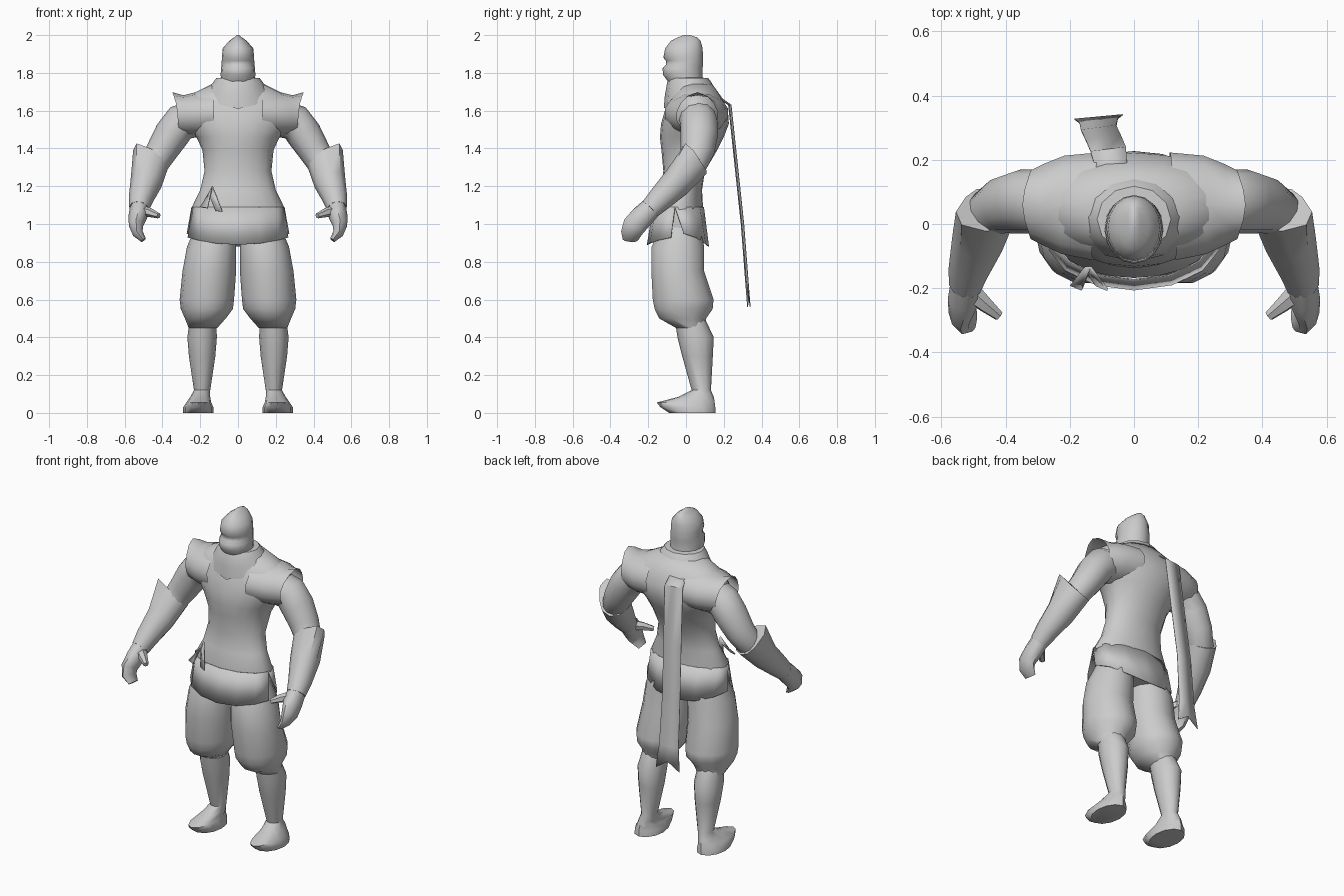
import bpy, bmesh, math
from mathutils import Vector

if bpy.data.objects.get("Cube"):
    bpy.data.objects.remove(bpy.data.objects["Cube"])

grey = bpy.data.materials.new("plain_grey")
grey.use_nodes = True
grey.diffuse_color = (0.6, 0.6, 0.6, 1)
grey.node_tree.nodes["Principled BSDF"].inputs["Base Color"].default_value = grey.diffuse_color


def finish(name, rings, closed=True, caps=True, thickness=0, angle=45):
    """Skin a list of point rings into a shaded object."""
    bm = bmesh.new()
    grid = [[bm.verts.new(point) for point in ring] for ring in rings]
    count = len(grid[0])
    for low, high in zip(grid, grid[1:]):
        for i in range(count if closed else count - 1):
            j = (i + 1) % count
            bm.faces.new((low[i], low[j], high[j], high[i]))
    if closed and caps:
        bm.faces.new(grid[0])
        bm.faces.new(grid[-1])
    bmesh.ops.recalc_face_normals(bm, faces=bm.faces)
    mesh = bpy.data.meshes.new(name)
    bm.to_mesh(mesh)
    bm.free()
    obj = bpy.data.objects.new(name, mesh)
    bpy.context.collection.objects.link(obj)
    mesh.materials.append(grey)
    if thickness:
        solid = obj.modifiers.new("thickness", 'SOLIDIFY')
        solid.thickness = thickness
        solid.offset = 0
    bpy.ops.object.select_all(action='DESELECT')
    obj.select_set(True)
    bpy.context.view_layer.objects.active = obj
    bpy.ops.object.shade_smooth_by_angle(angle=math.radians(angle))
    return obj


def loft(name, rows, side=1, sides=14, arc=None, taper=0, **options):
    """Stack level ovals; a row is height, centre x, half width, front y, back y, dip."""
    rings = []
    for level, (height, centre, half, front, back, *dip) in enumerate(rows):
        start, end = arc or (0, 360)
        start, end = start + taper * level, end - taper * level
        steps = sides - 1 if arc else sides
        middle, depth = (front + back) / 2, (back - front) / 2
        drop = dip[0] if dip else 0
        ring = []
        for i in range(sides):
            a = math.radians(start + (end - start) * i / steps)
            ring.append((side * (centre + half * math.cos(a)),
                         middle + depth * math.sin(a),
                         height - drop * math.sin(a) ** 2))
        rings.append(ring)
    return finish(name, rings, closed=arc is None, **options)


def tube(name, rows, side=1, sides=10, peak=None, peak_ring=0, **options):
    """Sweep ovals along a path; a row is x, y, z, radius across, radius in depth."""
    path = [Vector(row[:3]) for row in rows]
    rings = []
    for i, row in enumerate(rows):
        tangent = path[min(i + 1, len(path) - 1)] - path[max(i - 1, 0)]
        across = Vector((0, 1, 0)).cross(tangent).normalized()
        depth = tangent.normalized().cross(across)
        ring = []
        for k in range(sides):
            a = math.tau * k / sides
            offset = across * math.cos(a) * row[3] + depth * math.sin(a) * row[4]
            if peak and i == peak_ring % len(rows):
                pull = Vector(peak)
                offset += pull * max(0, offset.normalized().dot(pull.normalized())) ** 3
            ring.append(path[i] + offset)
        rings.append([(side * p.x, p.y, p.z) for p in ring])
    return finish(name, rings, **options)


# Torso
loft("torso", [
    (.92, 0, .22, -.15, .09), (1.09, 0, .244, -.168, .09), (1.18, 0, .2, -.135, .085),
    (1.28, 0, .177, -.12, .1), (1.39, 0, .188, -.13, .165), (1.46, 0, .22, -.138, .2),
    (1.53, 0, .28, -.132, .227), (1.6, 0, .32, -.112, .222), (1.67, 0, .28, -.085, .19),
    (1.74, 0, .14, -.05, .14),
], sides=20, angle=60)

# Head with a shallow eye groove between brow and face wrap
loft("hooded_head", [
    (1.68, 0, .1, -.05, .1), (1.75, 0, .088, -.092, .09), (1.79, 0, .092, -.122, .087),
    (1.825, 0, .09, -.124, .088), (1.843, 0, .087, -.106, .09), (1.865, 0, .086, -.106, .09),
    (1.88, 0, .086, -.12, .09), (1.93, 0, .081, -.11, .088),
    (1.97, 0, .046, -.08, .077), (1.988, 0, .02, -.045, .06), (2, 0, .006, -.01, .02),
], sides=16, angle=60)

# Cowl draped round the neck, dipping on the chest
loft("neck_cowl", [
    (1.69, 0, .18, -.118, .185, .08), (1.715, 0, .158, -.112, .168, .035),
    (1.75, 0, .132, -.1, .135), (1.772, 0, .115, -.088, .118), (1.775, 0, .085, -.07, .085),
], sides=12, caps=False, angle=40)

# Skirt panels, split at the hips
waist = (1.09, 0, .247, -.173, .093)
loft("front_skirt_panel", [waist, (.93, 0, .272, -.205, .12, .04)],
     arc=(188, 352), taper=5, sides=7, thickness=.004, angle=8)
loft("back_skirt_panel", [waist, (.95, 0, .272, -.18, .12, .07)],
     arc=(-8, 188), taper=15, sides=7, thickness=.004, angle=8)

# Knotted belt ends
for end_x, end_z in ((-.18, 1.09), (-.1, 1.07)):
    finish("belt_tie", [[(-.155, -.135, 1.16), (-.135, -.135, 1.2)],
                        [(end_x - .018, -.19, end_z), (end_x + .018, -.205, end_z - .005)]],
           closed=False, thickness=.008)

# Long hanging sash with a swallow tail
sash = [(-.065, .15, 1.69, .045), (-.08, .235, 1.63, .055), (-.095, .27, 1.3, .055),
        (-.11, .302, 1, .055), (-.11, .325, .7, .06), (-.11, .336, .56, .075)]
strip = []
for i, (x, y, z, half) in enumerate(sash):
    notch = .05 if i == len(sash) - 1 else 0
    strip.append([(x - half, y - .01, z), (x, y - .003, z + notch), (x + half, y + .004, z)])
finish("back_sash", strip, closed=False, thickness=.004, angle=20)

for label, side in (("left", 1), ("right", -1)):
    # Arm and flared sleeve
    tube(label + "_upper_arm", [
        (.22, .06, 1.56, .1, .1), (.305, .07, 1.535, .098, .1), (.35, .07, 1.475, .094, .1),
        (.405, .06, 1.385, .083, .09), (.45, .035, 1.31, .075, .075), (.48, -.03, 1.24, .06, .06),
    ], side, sides=12, angle=60)
    tube(label + "_sleeve", [
        (.12, .055, 1.585, .12, .172), (.22, .06, 1.58, .117, .157),
        (.28, .06, 1.575, .107, .13), (.32, .06, 1.572, .1, .11),
    ], side, sides=14, peak=(.035, 0, .045), peak_ring=-1, caps=False, angle=60)
    # Bracer pointed over the elbow
    tube(label + "_bracer", [
        (.447, .045, 1.325, .082, .088), (.487, -.05, 1.22, .085, .082),
        (.515, -.14, 1.13, .065, .067), (.525, -.19, 1.08, .052, .057),
    ], side, peak=(.048, -.01, .057))
    # Curled hand
    tube(label + "_hand", [
        (.522, -.17, 1.1, .048, .055), (.53, -.23, 1.04, .05, .062),
        (.54, -.275, .99, .038, .062), (.53, -.29, .95, .028, .055),
        (.5, -.295, .915, .015, .04),
    ], side, sides=8, angle=60)
    tube(label + "_thumb", [
        (.51, -.21, 1.07, .03, .035), (.465, -.25, 1.06, .024, .026),
        (.42, -.287, 1.043, .014, .016),
    ], side, sides=6)
    # Baggy trouser leg gathered under the knee
    loft(label + "_trouser_leg", [
        (1, .12, .1, -.13, .07), (.88, .14, .13, -.185, .1), (.75, .152, .142, -.187, .1),
        (.6, .165, .144, -.18, .15), (.55, .165, .138, -.17, .145),
        (.5, .173, .108, -.145, .11), (.45, .185, .076, -.055, .1),
    ], side, angle=60)
    # Shin running into a pointed shoe
    loft(label + "_shin_and_shoe", [
        (.5, .185, .07, -.06, .1), (.4, .19, .078, -.045, .147), (.3, .19, .07, -.02, .142),
        (.12, .19, .043, .03, .132), (.085, .2, .053, -.04, .147), (.055, .208, .066, -.155, .152),
        (.03, .21, .08, -.135, .155), (0, .21, .08, -.09, .155),
    ], side, sides=12)
